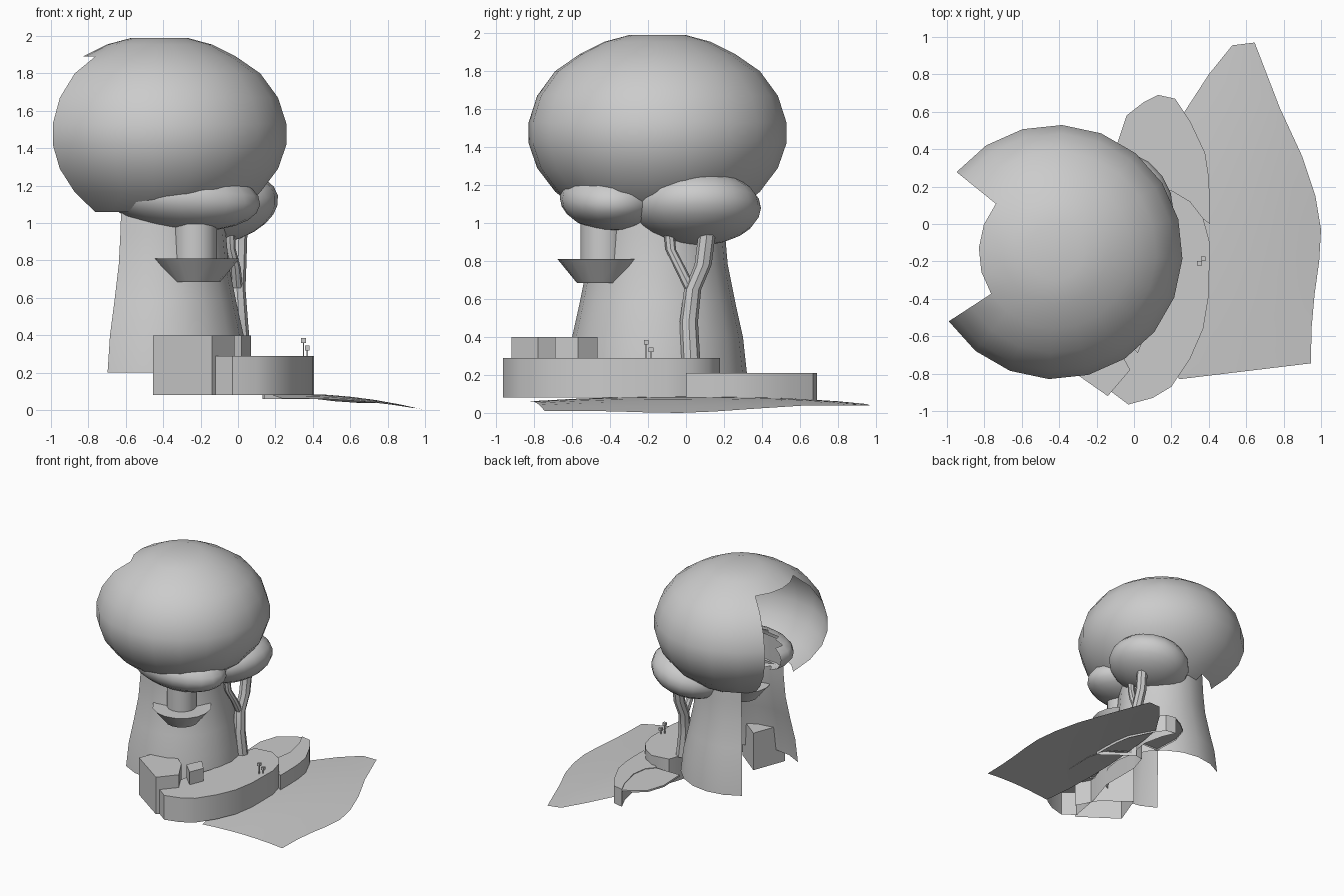
import bpy, bmesh, math
from mathutils import Vector, Matrix

if "Cube" in bpy.data.objects:
    bpy.data.objects.remove(bpy.data.objects["Cube"], do_unlink=True)

grey = bpy.data.materials.new("plain_grey")
grey.use_nodes = True
GREY = (0.6, 0.6, 0.6, 1)
grey.diffuse_color = GREY
grey.node_tree.nodes["Principled BSDF"].inputs["Base Color"].default_value = GREY

AXIS = Vector((-0.42, -0.15))


def finish(name, bm, smooth=True):
    me = bpy.data.meshes.new(name)
    bm.to_mesh(me)
    bm.free()
    ob = bpy.data.objects.new(name, me)
    bpy.context.collection.objects.link(ob)
    me.materials.append(grey)
    if smooth:
        bpy.ops.object.select_all(action='DESELECT')
        ob.select_set(True)
        bpy.context.view_layer.objects.active = ob
        bpy.ops.object.shade_smooth_by_angle(angle=math.radians(40))
    return ob


def revolve(name, profile, centre, start, sides, keep, cap_top=False):
    """Spin (radius, z) points from the top down; keep(side, row) says which faces stay."""
    bm = bmesh.new()
    rings = []
    for r, z in profile:
        angles = [start + math.tau * i / sides for i in range(sides)]
        rings.append([bm.verts.new((centre[0] + r * math.cos(a),
                                    centre[1] + r * math.sin(a), z)) for a in angles])
    for row in range(len(rings) - 1):
        a, b = rings[row], rings[row + 1]
        for i in range(sides):
            j = (i + 1) % sides
            if keep(i, row):
                bm.faces.new((b[i], b[j], a[j], a[i]))
    if cap_top:
        bm.faces.new(rings[0])
    bmesh.ops.delete(bm, geom=[v for v in bm.verts if not v.link_faces], context='VERTS')
    return finish(name, bm)


def prism(name, outline, z0, z1, smooth=True):
    """Walls and a top, open underneath."""
    bm = bmesh.new()
    low = [bm.verts.new((x, y, z0)) for x, y in outline]
    high = [bm.verts.new((x, y, z1)) for x, y in outline]
    for i in range(len(low)):
        j = (i + 1) % len(low)
        bm.faces.new((low[i], low[j], high[j], high[i]))
    bm.faces.new(high)
    return finish(name, bm, smooth)


def puff(name, centre, radii, tilt):
    """Tilted ellipsoid, left open where it runs inside the trunk."""
    bm = bmesh.new()
    m = (Matrix.Translation(centre) @ Matrix.Rotation(tilt, 4, 'Y')
         @ Matrix.Diagonal((*radii, 1)))
    bmesh.ops.create_uvsphere(bm, u_segments=20, v_segments=12, radius=1, matrix=m)
    hidden = [f for f in bm.faces if (f.calc_center_median().xy - AXIS).length < 0.29]
    bmesh.ops.delete(bm, geom=hidden, context='FACES')
    return finish(name, bm)


def tube(name, path):
    """Stack eight-sided level rings along (x, y, z, radius) points."""
    bm = bmesh.new()
    rings = []
    for x, y, z, r in path:
        angles = [math.tau * k / 8 for k in range(8)]
        rings.append([bm.verts.new((x + r * math.cos(t), y + r * math.sin(t), z))
                      for t in angles])
    for a, b in zip(rings, rings[1:]):
        for k in range(8):
            j = (k + 1) % 8
            bm.faces.new((a[k], a[j], b[j], b[k]))
    bm.faces.new(rings[-1])
    return finish(name, bm)


# Main crown with an open wedge at the side
crown = [(0.15, 1.99), (0.28, 1.955), (0.41, 1.89), (0.54, 1.80), (0.635, 1.67),
         (0.68, 1.53), (0.68, 1.42), (0.635, 1.29), (0.54, 1.165), (0.41, 1.06), (0.34, 1.02)]
revolve("crown", crown, AXIS, math.radians(141), 20,
        lambda side, row: row < 2 or (side > 3 and (row < 9 or 5 < side < 18)), cap_top=True)

# Flared trunk, open on the same side
trunk = [(0.34, 1.25), (0.355, 0.95), (0.37, 0.78), (0.41, 0.58), (0.45, 0.4), (0.472, 0.2)]
revolve("trunk", trunk, AXIS, math.radians(126), 20, lambda side, row: side > 5)

# Smaller leaf clumps
puff("front_leaf_clump", (-0.3, -0.385, 1.135), (0.42, 0.28, 0.175), math.radians(5))
puff("side_leaf_clump", (-0.11, 0.06, 1.08), (0.33, 0.335, 0.19), math.radians(-12))

# Balcony bowl and its turret
whole = lambda side, row: True
revolve("balcony", [(0.232, 0.81), (0.13, 0.685), (0.001, 0.685)], (-0.225, -0.445), 0, 16,
        whole, cap_top=True)
revolve("turret", [(0.117, 1.06), (0.117, 0.8)], (-0.23, -0.44), 0, 16, whole, cap_top=True)

# Forked branch
tube("branch_stem", [(0.02, 0.025, 0.28, 0.05), (0.005, 0.015, 0.48, 0.048),
                     (-0.005, 0.035, 0.65, 0.045), (0, 0.09, 0.78, 0.045),
                     (0.005, 0.11, 0.94, 0.045)])
tube("branch_fork", [(-0.005, 0.03, 0.64, 0.032), (-0.015, -0.03, 0.76, 0.03),
                     (-0.04, -0.08, 0.86, 0.028), (-0.045, -0.09, 0.96, 0.028)])

# Front terrace wrapped around the trunk
prism("front_terrace", [(-0.13, -0.89), (-0.03, -0.965), (0.1, -0.93), (0.2, -0.87),
                        (0.3, -0.72), (0.37, -0.56), (0.4, -0.38), (0.405, -0.1),
                        (0.37, 0.03), (0.3, 0.12), (0.2, 0.18), (0.05, 0.16),
                        (0, 0), (0, -0.35), (-0.08, -0.6)], 0.08, 0.29)

# Back terrace: a crescent with a thin floor just below its rim
outer = [(0.405, 0), (0.405, 0.12), (0.4, 0.25), (0.38, 0.38), (0.3, 0.55),
         (0.22, 0.67), (0.13, 0.69)]
prism("back_terrace_crescent", outer + [(0.18, 0.58), (0.22, 0.4), (0.2, 0.27), (0.14, 0.2)],
      0.06, 0.21)
prism("back_terrace_floor", [(0.14, 0.2), (0.2, 0.27), (0.22, 0.4), (0.18, 0.58), (0.13, 0.69),
                             (0.05, 0.65), (-0.04, 0.58), (-0.09, 0.43), (-0.08, 0.2)],
      0.19, 0.205)

# Blocks on the terrace
prism("large_block", [(-0.455, -0.7), (-0.14, -0.92), (-0.02, -0.78), (-0.12, -0.6),
                      (-0.35, -0.42)], 0.08, 0.4, False)
prism("small_block", [(-0.08, -0.59), (0.02, -0.69), (0.07, -0.57), (-0.02, -0.465)],
      0.28, 0.4, False)

# Two little signposts
for size_name, x, y, top in (("tall", 0.35, -0.21, 0.385), ("short", 0.37, -0.185, 0.345)):
    bm = bmesh.new()
    for size, low, high in ((0.006, 0.285, top - 0.02), (0.025, top - 0.025, top)):
        m = (Matrix.Translation((x, y, (low + high) / 2))
             @ Matrix.Diagonal((size, size, high - low, 1)))
        bmesh.ops.create_cube(bm, size=1, matrix=m)
    finish(size_name + "_signpost", bm, False)

# Domed ground sheet: left and right edge points, row by row
rows = [((0.24, -0.83), (0.945, -0.745)), ((0.2, -0.6), (0.95, -0.55)),
        ((0.18, -0.35), (0.965, -0.38)), ((0.18, -0.1), (0.99, -0.2)),
        ((0.2, 0.15), (1.0, -0.03)), ((0.23, 0.4), (0.97, 0.15)),
        ((0.27, 0.6), (0.9, 0.36)), ((0.4, 0.8), (0.78, 0.62)), ((0.525, 0.955), (0.645, 0.97))]
bm = bmesh.new()
grid = []
for a, b in rows:
    line = []
    for k in range(7):
        p = Vector(a).lerp(Vector(b), k / 6)
        fall = max(0, (p.x - 0.3) / 0.7)
        line.append(bm.verts.new((p.x, p.y, 0.088 * (1 - fall ** 2) * (1 - 0.45 * p.y ** 2))))
    grid.append(line)
for a, b in zip(grid, grid[1:]):
    for k in range(6):
        bm.faces.new((a[k], a[k + 1], b[k + 1], b[k]))
finish("ground", bm)
